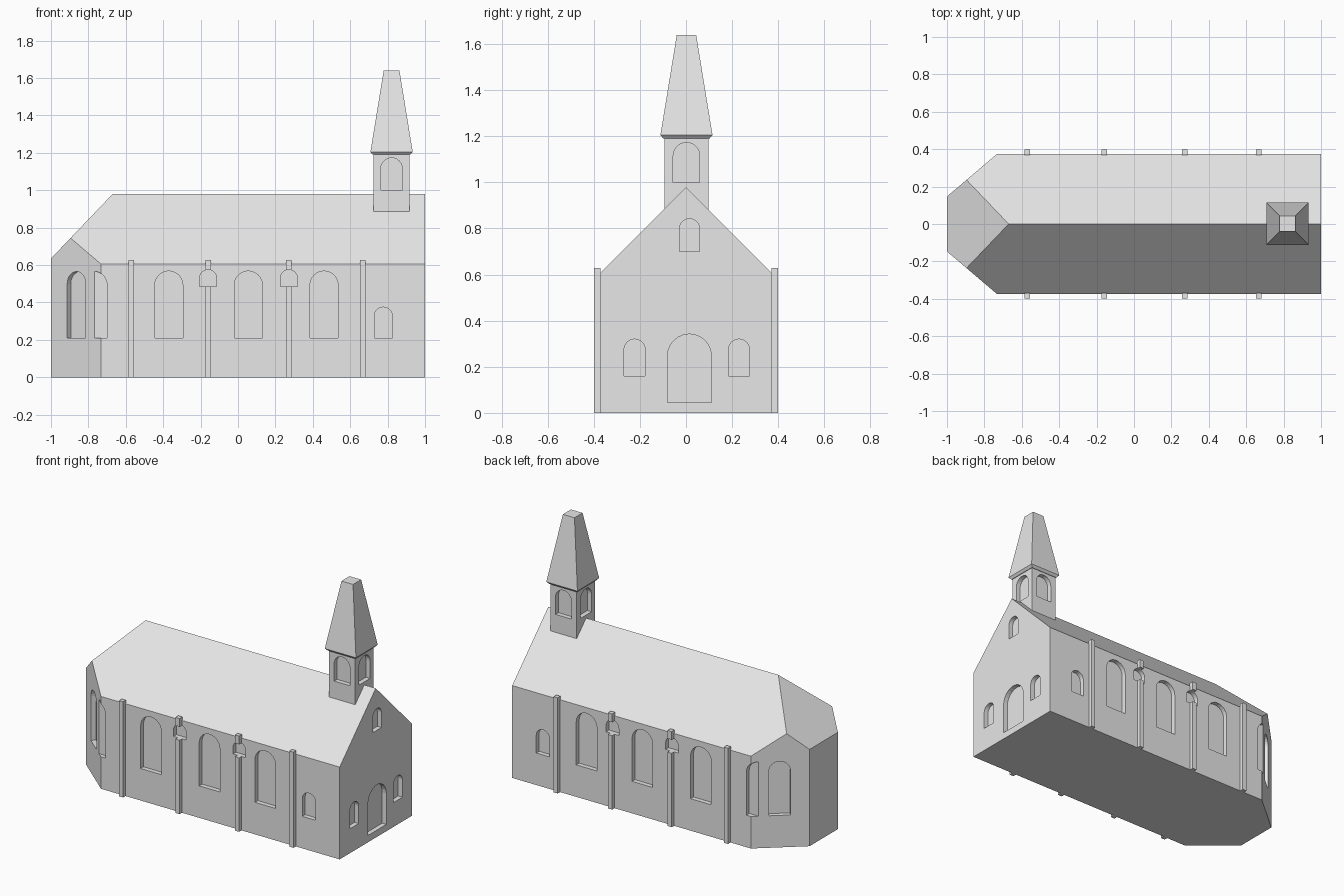
import bpy, bmesh, math
from mathutils import Vector

if "Cube" in bpy.data.objects:
    bpy.data.objects.remove(bpy.data.objects["Cube"])

stone = bpy.data.materials.new("pale_stone")
stone.diffuse_color = (0.8, 0.8, 0.8, 1)
stone.use_nodes = True
stone.node_tree.nodes["Principled BSDF"].inputs["Base Color"].default_value = stone.diffuse_color


def make_object(name, bm):
    bmesh.ops.recalc_face_normals(bm, faces=bm.faces[:])
    mesh = bpy.data.meshes.new(name)
    bm.to_mesh(mesh)
    bm.free()
    mesh.materials.append(stone)
    obj = bpy.data.objects.new(name, mesh)
    bpy.context.collection.objects.link(obj)
    return obj


def prism(bm, points, offset):
    """Extrude a flat polygon along an offset."""
    face = bm.faces.new([bm.verts.new(p) for p in points])
    res = bmesh.ops.extrude_face_region(bm, geom=[face], use_keep_orig=True)
    verts = [g for g in res["geom"] if isinstance(g, bmesh.types.BMVert)]
    bmesh.ops.translate(bm, verts=verts, vec=offset)


def lofted_squares(name, cx, cy, levels):
    """Stack of square rings given as (half width, height)."""
    bm = bmesh.new()
    rings = [[bm.verts.new((cx + sx * h, cy + sy * h, z))
              for sx, sy in ((-1, -1), (1, -1), (1, 1), (-1, 1))] for h, z in levels]
    for a, b in zip(rings, rings[1:]):
        for i in range(4):
            j = (i + 1) % 4
            bm.faces.new((a[i], a[j], b[j], b[i]))
    bm.faces.new(rings[0][::-1])
    bm.faces.new(rings[-1])
    return make_object(name, bm)


def cut_arch(targets, x, y, normal, width, z0, z1, depth=0.03):
    """Recess a round-headed opening into the wall at (x, y)."""
    n = Vector((normal[0], normal[1], 0)).normalized()
    u = Vector((-n.y, n.x, 0))
    r = width / 2
    outline = [(-r, z0), (r, z0)]
    for i in range(13):
        a = math.pi * i / 12
        outline.append((r * math.cos(a), z1 - r + r * math.sin(a)))
    base = Vector((x, y, 0)) - n * depth
    bm = bmesh.new()
    prism(bm, [base + u * s + Vector((0, 0, z)) for s, z in outline], n * (depth + 0.06))
    cutter = make_object("opening_cutter", bm)
    cutter.hide_render = True
    for target in targets:
        mod = target.modifiers.new("opening", 'BOOLEAN')
        mod.operation = 'DIFFERENCE'
        mod.solver = 'EXACT'
        mod.object = cutter
        bpy.context.view_layer.objects.active = target
        bpy.ops.object.modifier_apply(modifier=mod.name)
    bpy.data.objects.remove(cutter)


# Nave with polygonal apse, trimmed by the two roof slopes and the hip
WALL, CORNER, END, RIDGE = 0.374, -0.733, 0.147, 0.98
plan = [(1, -WALL), (1, WALL), (CORNER, WALL), (-1, END), (-1, -END), (CORNER, -WALL)]
bm = bmesh.new()
prism(bm, [(x, y, 0) for x, y in plan], (0, 0, 1.2))
for point, normal in (((0, 0, RIDGE), (0, -1, 1)),
                      ((0, 0, RIDGE), (0, 1, 1)),
                      ((-0.67, 0, RIDGE), (-1.045, 0, 1))):
    cut = bmesh.ops.bisect_plane(bm, geom=bm.verts[:] + bm.edges[:] + bm.faces[:],
                                 plane_co=point, plane_no=normal, clear_outer=True)
    rim = [e for e in bm.edges if e.is_boundary]
    bmesh.ops.holes_fill(bm, edges=rim, sides=0)
nave = make_object("nave", bm)

# Wall buttress strips
strips = {}
for side in (-1, 1):
    for i, x in enumerate((-0.57, -0.16, 0.272, 0.667)):
        bm = bmesh.new()
        y0 = side * 0.37
        prism(bm, [(x - 0.015, y0, 0), (x + 0.015, y0, 0),
                   (x + 0.015, y0, 0.628), (x - 0.015, y0, 0.628)], (0, side * 0.029, 0))
        strips[side, i] = make_object("buttress_strip", bm)

# Side wall windows, niches through the middle strips, and apse windows
apse_dir = (END - WALL, CORNER + 1)
for side in (-1, 1):
    out = (0, side)
    for x in (-0.775, -0.37, 0.055, 0.46):
        cut_arch([nave], x, side * WALL, out, 0.15, 0.21, 0.568)
    cut_arch([nave], 0.777, side * WALL, out, 0.097, 0.21, 0.375)
    for i, x in ((1, -0.16), (2, 0.272)):
        cut_arch([nave, strips[side, i]], x, side * WALL, out, 0.092, 0.485, 0.575)
    t = 0.49
    cut_arch([nave], CORNER + t * (-1 - CORNER), side * (WALL + t * (END - WALL)),
             (apse_dir[0], side * apse_dir[1]), 0.13, 0.21, 0.565)

# Entrance gable: door, flanking windows, upper window
for y, w, z0, z1 in ((0.015, 0.19, 0.045, 0.342), (-0.223, 0.092, 0.16, 0.32),
                     (0.23, 0.092, 0.16, 0.32), (0.015, 0.088, 0.70, 0.842)):
    cut_arch([nave], 1, y, (1, 0), w, z0, z1)

# Bell tower with an opening on each side
TX, TY, TH = 0.821, 0.002, 0.096
tower = lofted_squares("bell_tower", TX, TY, [(TH, 0.84), (TH, 1.195)])
for nx, ny in ((1, 0), (-1, 0), (0, 1), (0, -1)):
    cut_arch([tower], TX + nx * TH, TY + ny * TH, (nx, ny), 0.115, 1.0, 1.173)

# Truncated spire with a small flared eave
lofted_squares("spire", TX, TY, [(0.1, 1.19), (0.113, 1.205), (0.042, 1.64)])
